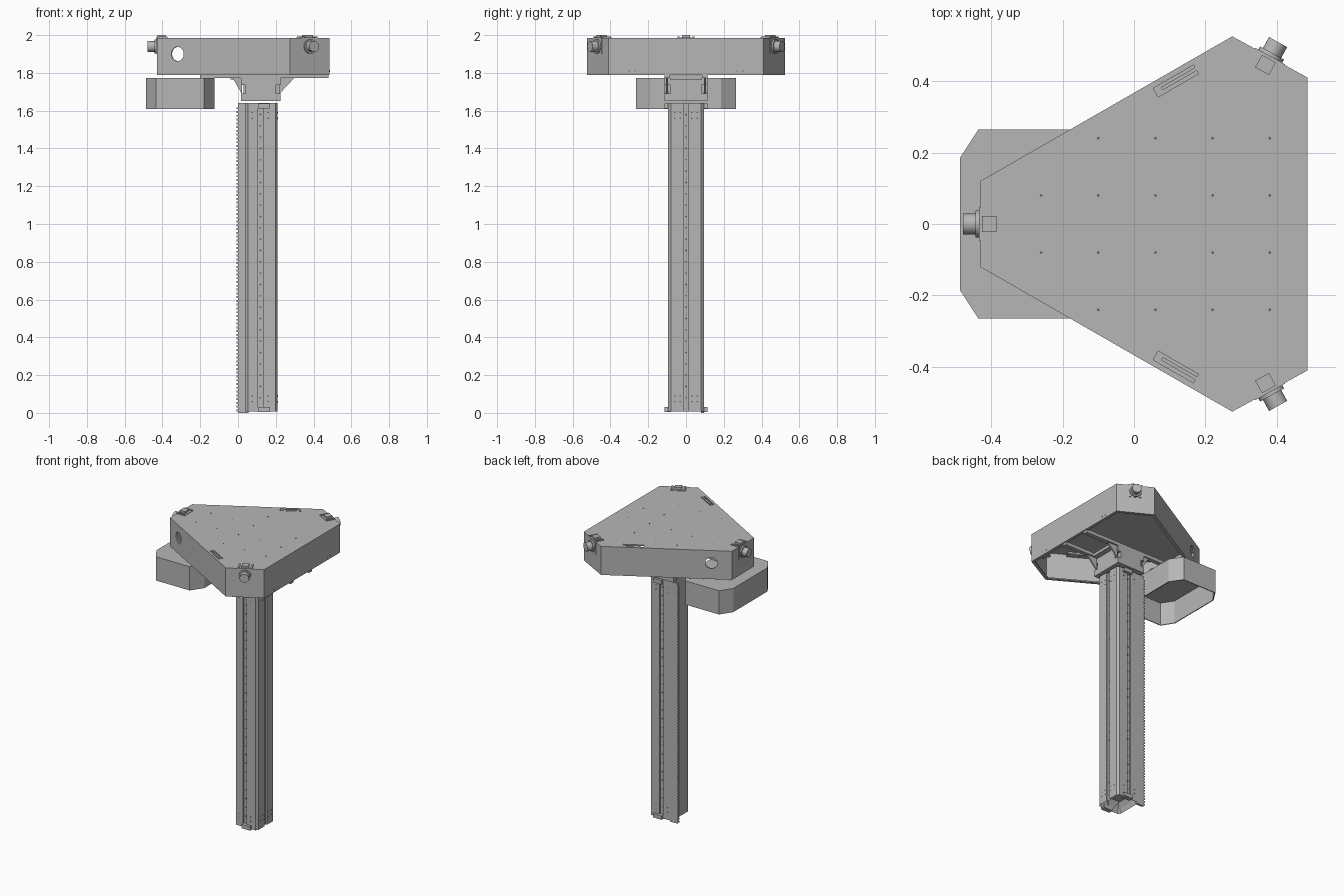
import bpy, bmesh, math
from mathutils import Matrix, Vector

if "Cube" in bpy.data.objects:
    bpy.data.objects.remove(bpy.data.objects["Cube"])


def material(name, value):
    m = bpy.data.materials.new(name)
    m.use_nodes = True
    colour = (value, value, value, 1)
    m.diffuse_color = colour
    m.node_tree.nodes["Principled BSDF"].inputs["Base Color"].default_value = colour
    return m


GREY = material("plain grey", 0.47)
DARK = material("hole grey", 0.12)


def finish(name, bm, mat=GREY, smooth=False):
    bmesh.ops.recalc_face_normals(bm, faces=bm.faces)
    mesh = bpy.data.meshes.new(name)
    bm.to_mesh(mesh)
    bm.free()
    mesh.materials.append(mat)
    ob = bpy.data.objects.new(name, mesh)
    bpy.context.collection.objects.link(ob)
    bpy.ops.object.select_all(action="DESELECT")
    ob.select_set(True)
    bpy.context.view_layer.objects.active = ob
    if smooth:
        bpy.ops.object.shade_smooth_by_angle(angle=math.radians(35))
    return ob


def add_box(bm, x0, x1, y0, y1, z0, z1, frame=Matrix()):
    centre = Matrix.Translation(((x0 + x1) / 2, (y0 + y1) / 2, (z0 + z1) / 2))
    size = Matrix.Diagonal((x1 - x0, y1 - y0, z1 - z0, 1))
    bmesh.ops.create_cube(bm, size=1, matrix=frame @ centre @ size)


def add_cylinder(bm, centre, axis, radius, depth, sides=24):
    turn = Vector(axis).to_track_quat("Z", "Y").to_matrix().to_4x4()
    bmesh.ops.create_cone(bm, cap_ends=True, segments=sides, radius1=radius, radius2=radius,
                          depth=depth, matrix=Matrix.Translation(centre) @ turn)


def prism(half, z0, z1):
    """Extrude a half outline mirrored across y; returns bmesh and bottom face."""
    points = half + [(x, -y) for x, y in reversed(half)]
    bm = bmesh.new()
    bottom = bm.faces.new([bm.verts.new((x, y, z0)) for x, y in points])
    new = bmesh.ops.extrude_face_region(bm, geom=[bottom], use_keep_orig=True)["geom"]
    top = [v for v in new if isinstance(v, bmesh.types.BMVert)]
    bmesh.ops.translate(bm, verts=top, vec=(0, 0, z1 - z0))
    bmesh.ops.recalc_face_normals(bm, faces=bm.faces)
    return bm, bottom


def open_shell(name, half, z0, z1, lip, wall):
    """Sheet metal cover, open below, with an inward lip."""
    bm, bottom = prism(half, z0, z1)
    bmesh.ops.inset_region(bm, faces=[bottom], thickness=lip, use_even_offset=True)
    bmesh.ops.delete(bm, geom=[bottom], context="FACES")
    ob = finish(name, bm)
    mod = ob.modifiers.new("wall", "SOLIDIFY")
    mod.thickness = wall
    mod.offset = -1
    mod.use_even_offset = True
    bpy.ops.object.modifier_apply(modifier=mod.name)
    return ob


def cut(ob, bm):
    cutter = finish("cutter", bm)
    cutter.hide_render = True
    mod = ob.modifiers.new("cut", "BOOLEAN")
    mod.operation = "DIFFERENCE"
    mod.solver = "EXACT"
    mod.object = cutter
    bpy.context.view_layer.objects.active = ob
    bpy.ops.object.modifier_apply(modifier=mod.name)
    bpy.data.objects.remove(cutter)


TOP, UNDER = 1.985, 1.79
slant = Vector((-0.5, 0.866, 0))

# Six-sided head cover with a round side opening and a handle slot on each slanted wall
head = open_shell("head_cover", [(0.485, 0.41), (0.275, 0.525), (-0.43, 0.12)],
                  UNDER, TOP, 0.02, 0.008)
cuts = bmesh.new()
for s in (1, -1):
    add_cylinder(cuts, (-0.32, s * 0.183, 1.9), (slant.x, s * slant.y, 0), 0.038, 0.08, 32)
    slot = Matrix.Translation((0.117, s * 0.4, TOP)) @ Matrix.Rotation(s * math.pi / 6, 4, "Z")
    add_box(cuts, -0.065, 0.065, -0.014, 0.014, -0.03, 0.03, slot)
cut(head, cuts)

# Shallow trays and grips inside the handle slots
trays = bmesh.new()
for s in (1, -1):
    slot = Matrix.Translation((0.117, s * 0.4, TOP)) @ Matrix.Rotation(s * math.pi / 6, 4, "Z")
    add_box(trays, -0.07, 0.07, -0.018, 0.018, -0.025, -0.017, slot)
    add_box(trays, -0.045, 0.065, -0.004, 0.006, -0.018, -0.002, slot)
finish("handle_trays", trays)

# Lower side housing, open below
open_shell("side_housing", [(-0.125, 0.185), (-0.18, 0.265), (-0.435, 0.265), (-0.487, 0.185)],
           1.61, 1.772, 0.006, 0.005)

# Support rails under the head
rails = bmesh.new()
for s in (1, -1):
    add_box(rails, -0.2, 0.478, s * 0.1 - 0.015, s * 0.1 + 0.015, 1.772, 1.795)
add_box(rails, -0.04, 0.26, -0.085, 0.085, 1.765, 1.785)
finish("support_rails", rails)

# Column with slots along three sides and stepped ends
half = [(0.198, 0), (0.198, 0.014), (0.21, 0.014), (0.21, 0.08), (0.198, 0.095), (0.132, 0.095),
        (0.132, 0.085), (0.106, 0.085), (0.106, 0.095), (0.052, 0.095), (0.04, 0.08)]
bm, bottom = prism(half[1:], 0.008, 1.64)
for step, rise in ((0.012, 0.03), (0.02, 0.03)):
    bmesh.ops.inset_region(bm, faces=[bottom], thickness=step, use_even_offset=True)
    inner = list(bottom.verts)
    bmesh.ops.translate(bm, verts=inner, vec=(0, 0, rise))
finish("column", bm)

# Toothed rack along one back corner
rack = bmesh.new()
add_box(rack, 0, 0.055, 0.08, 0.094, 0, 1.64)
finish("rack_plate", rack)
tooth = bmesh.new()
add_box(tooth, -0.008, 0.001, 0.08, 0.094, 0.008, 0.018)
ob = finish("rack_teeth", tooth)
mod = ob.modifiers.new("repeat", "ARRAY")
mod.use_relative_offset = False
mod.use_constant_offset = True
mod.constant_offset_displace = (0, 0, 0.02)
mod.count = 81

# End stops on the column sides
stops = bmesh.new()
for s in (1, -1):
    for z in (0.005, 1.612):
        y0, y1 = sorted((s * 0.08, s * 0.113))
        add_box(stops, 0.106, 0.17, y0, y1, z, z + 0.026)
finish("end_stops", stops)

# Mounting bracket between column and head
bracket = bmesh.new()
add_box(bracket, 0.03, 0.225, -0.083, 0.083, 1.65, 1.785)
for s in (1, -1):
    y0, y1 = sorted((s * 0.08, s * 0.115))
    add_box(bracket, 0.015, 0.225, y0, y1, 1.65, 1.69)
    add_box(bracket, 0.04, 0.2, y0, y1, 1.69, 1.735)
    add_box(bracket, 0.015, 0.225, y0, y1, 1.735, 1.772)
finish("mount_bracket", bracket)

# Triangular braces either side of the bracket
braces = bmesh.new()
for y in (-0.1, 0.1):
    for x, reach in ((0.22, 0.08), (0.02, -0.05)):
        face = braces.faces.new([braces.verts.new(p) for p in (
            (x, y - 0.005, 1.775), (x + reach, y - 0.005, 1.775), (x, y - 0.005, 1.69))])
        new = bmesh.ops.extrude_face_region(braces, geom=[face], use_keep_orig=True)["geom"]
        verts = [v for v in new if isinstance(v, bmesh.types.BMVert)]
        bmesh.ops.translate(braces, verts=verts, vec=(0, 0.01, 0))
finish("braces", braces)

# Three knobs with clamps on the cut-off corners
for label, angle, reach in (("right", 180, 0.43), ("back", 61, 0.593), ("front", -61, 0.593)):
    a = math.radians(angle)
    frame = Matrix.Rotation(a, 4, "Z")
    if angle != 180:
        s = math.copysign(1, angle)
        frame = Matrix.Translation((0.38, s * 0.467, 0)) @ frame
        reach = 0
    clamp = bmesh.new()
    add_box(clamp, reach - 0.06, reach + 0.003, -0.048, 0.048, 1.9, 1.988, frame)
    for y in (-0.04, 0.04):
        add_box(clamp, reach - 0.055, reach, y - 0.006, y + 0.006, 1.985, 1.992, frame)
    add_box(clamp, reach - 0.045, reach - 0.005, -0.022, 0.022, 1.985, 2.0, frame)
    finish(label + "_clamp", clamp)
    knob = bmesh.new()
    out = (math.cos(a), math.sin(a), 0)
    add_cylinder(knob, frame @ Vector((reach + 0.006, 0, 1.94)), out, 0.038, 0.014)
    add_cylinder(knob, frame @ Vector((reach + 0.024, 0, 1.94)), out, 0.029, 0.048)
    finish(label + "_knob", knob, smooth=True)

# Small screw holes
dots = bmesh.new()
for i in range(5):
    for y in (-0.24, -0.08, 0.08, 0.24):
        if i or abs(y) < 0.1:
            add_cylinder(dots, (-0.26 + 0.16 * i, y, TOP), (0, 0, 1), 0.004, 0.002, 8)
for i in range(26):
    z = 0.08 + 0.06 * i
    add_cylinder(dots, (0.198, 0, z), (1, 0, 0), 0.005, 0.002, 8)
    for s in (1, -1):
        add_cylinder(dots, (0.119, s * 0.085, z), (0, 1, 0), 0.005, 0.002, 8)
for z in (0.06, 0.09, 1.56, 1.59):
    for s in (1, -1):
        for k in (0.03, 0.06):
            add_cylinder(dots, (0.21, s * k, z), (1, 0, 0), 0.004, 0.002, 8)
        for x in (0.075, 0.16):
            add_cylinder(dots, (x, s * 0.095, z), (0, 1, 0), 0.004, 0.002, 8)
for y in (-0.3, -0.27, 0.27, 0.3):
    add_cylinder(dots, (0.485, y, 1.81), (1, 0, 0), 0.004, 0.002, 8)
finish("screw_holes", dots, DARK)
